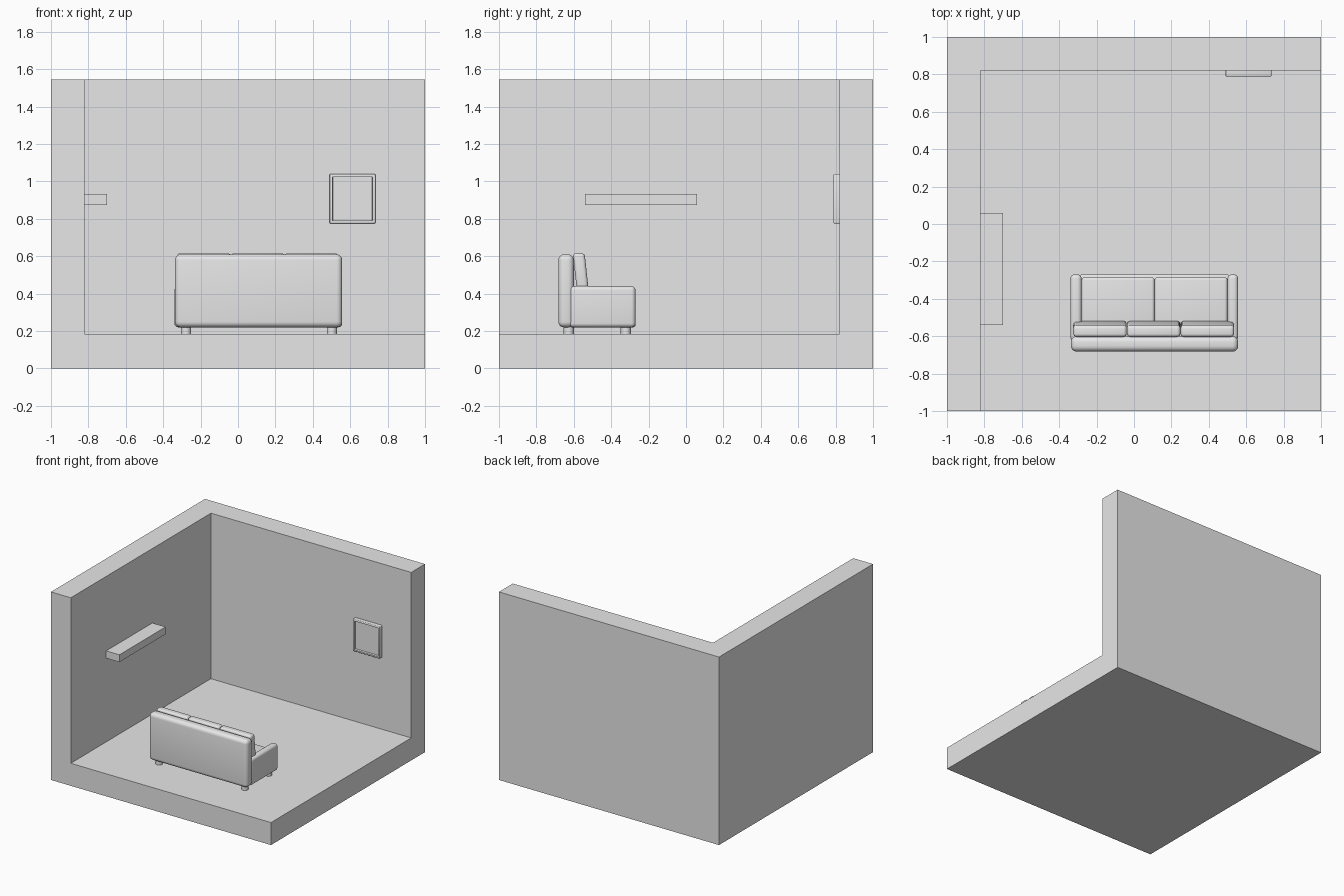
import bpy, bmesh, math

if "Cube" in bpy.data.objects:
    bpy.data.objects.remove(bpy.data.objects["Cube"])

grey = bpy.data.materials.new("plain grey")
grey.diffuse_color = (0.8, 0.8, 0.8, 1)
grey.use_nodes = True
grey.node_tree.nodes["Principled BSDF"].inputs["Base Color"].default_value = grey.diffuse_color


def make(name, bm, smooth=False):
    bmesh.ops.recalc_face_normals(bm, faces=bm.faces)
    me = bpy.data.meshes.new(name)
    bm.to_mesh(me)
    bm.free()
    me.materials.append(grey)
    ob = bpy.data.objects.new(name, me)
    bpy.context.collection.objects.link(ob)
    if smooth:
        bpy.ops.object.select_all(action='DESELECT')
        ob.select_set(True)
        bpy.context.view_layer.objects.active = ob
        bpy.ops.object.shade_smooth_by_angle(angle=math.radians(40))
    return ob


def box(name, x, y, z, round_by=0.0, segs=4, lean=0.0):
    """Box from ranges; lean shifts the top in y; round_by bevels all edges."""
    bm = bmesh.new()
    bmesh.ops.create_cube(bm, size=1)
    for v in bm.verts:
        top = v.co.z > 0
        v.co = (x[v.co.x > 0], y[v.co.y > 0] + (lean if top else 0), z[top])
    if round_by:
        bmesh.ops.bevel(bm, geom=bm.edges[:], offset=round_by, segments=segs,
                        profile=0.5, affect='EDGES')
    return make(name, bm, round_by > 0)


# Room: a block with one corner notched out, leaving floor and two walls
H, F, W = 1.545, 0.185, 0.82
bm = bmesh.new()
pts = [(-1, -1, 0), (1, -1, 0), (1, 1, 0), (-1, 1, 0),
       (-1, -1, H), (-1, 1, H), (1, 1, H),
       (-W, -1, F), (1, -1, F), (1, W, F), (-W, W, F),
       (-W, -1, H), (-W, W, H), (1, W, H)]
vs = [bm.verts.new(p) for p in pts]
for f in [(0, 3, 2, 1), (0, 4, 5, 3), (3, 5, 6, 2),
          (0, 1, 8, 7, 11, 4), (1, 2, 6, 13, 9, 8), (4, 11, 12, 13, 6, 5),
          (7, 8, 9, 10), (7, 10, 12, 11), (10, 9, 13, 12)]:
    bm.faces.new([vs[i] for i in f])
make("room_shell", bm)

# Wall shelf
box("wall_shelf", (-W, -0.70), (-0.54, 0.06), (0.873, 0.933))

# Picture frame: inset and recessed front face, softened outer edges
bm = bmesh.new()
bmesh.ops.create_cube(bm, size=1)
for v in bm.verts:
    v.co = ((0.49, 0.735)[v.co.x > 0], (0.788, W)[v.co.y > 0],
            (0.775, 1.04)[v.co.z > 0])
outer = [e for e in bm.edges if min(v.co.y for v in e.verts) < 0.8]
bmesh.ops.bevel(bm, geom=outer, offset=0.006, segments=3, profile=0.5,
                affect='EDGES')
bm.normal_update()
front = max((f for f in bm.faces if f.normal.y < -0.99),
            key=lambda f: f.calc_area())
bmesh.ops.inset_region(bm, faces=[front], thickness=0.013)
bmesh.ops.inset_region(bm, faces=[front], thickness=0.003, depth=-0.016)
make("picture_frame", bm, True)

# Sofa body, facing the back wall
box("sofa_back", (-0.337, 0.557), (-0.682, -0.60), (0.22, 0.61), 0.03, 5)
box("sofa_base", (-0.29, 0.51), (-0.63, -0.27), (0.22, 0.32), 0.012, 3)
for side, x in (("left", (-0.34, -0.28)), ("right", (0.50, 0.557))):
    box(side + "_arm", x, (-0.625, -0.27), (0.22, 0.44), 0.022, 5)

# Two seat cushions
for i in range(2):
    x0 = -0.28 + 0.39 * i
    box(f"seat_cushion_{i + 1}", (x0, x0 + 0.39), (-0.61, -0.285),
        (0.315, 0.39), 0.016, 4)

# Three leaning back cushions
for i in range(3):
    x0 = -0.325 + 0.287 * i
    box(f"back_cushion_{i + 1}", (x0, x0 + 0.286), (-0.58, -0.517),
        (0.385, 0.617), 0.018, 4, lean=-0.025)

# Four stubby legs
for i, x in enumerate((-0.278, 0.502)):
    for j, y in enumerate((-0.627, -0.322)):
        bm = bmesh.new()
        bmesh.ops.create_cone(bm, cap_ends=True, segments=24, radius1=0.027,
                              radius2=0.027, depth=0.045)
        bmesh.ops.translate(bm, verts=bm.verts, vec=(x, y, F + 0.0225))
        make(f"sofa_leg_{i}{j}", bm, True)
